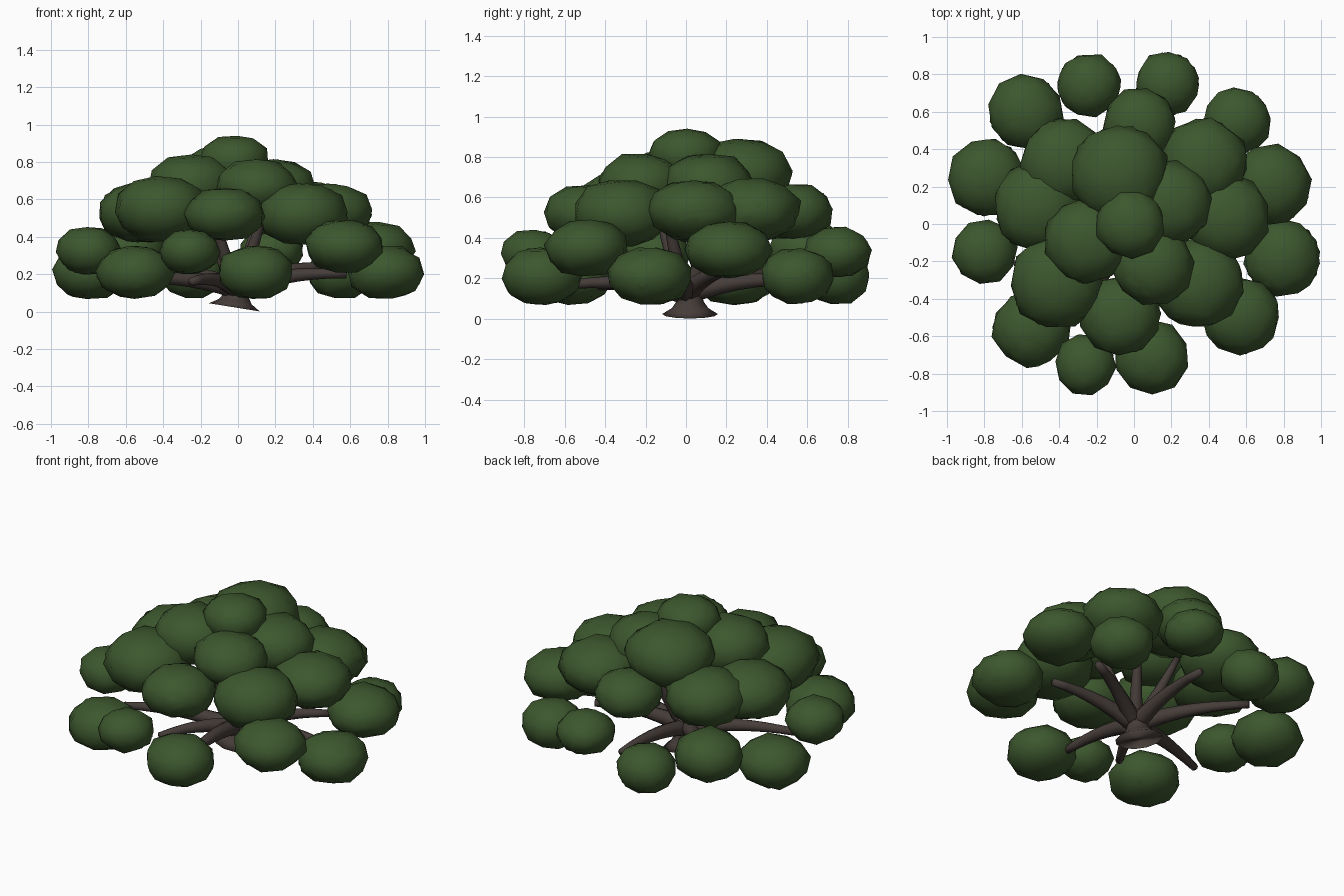
import bpy, bmesh, math, random
from mathutils import Vector, Matrix

if "Cube" in bpy.data.objects:
    bpy.data.objects.remove(bpy.data.objects["Cube"])
random.seed(4)

def material(name, c):
    m = bpy.data.materials.new(name)
    m.diffuse_color = (*c, 1)
    m.use_nodes = True
    m.node_tree.nodes["Principled BSDF"].inputs["Base Color"].default_value = m.diffuse_color
    return m

green = material("leaf green", (0.046, 0.096, 0.027))
bark = material("bark brown", (0.060, 0.046, 0.041))

def finish(name, bm, mat):
    me = bpy.data.meshes.new(name)
    for f in bm.faces:
        f.smooth = True
    bm.to_mesh(me)
    bm.free()
    me.materials.append(mat)
    ob = bpy.data.objects.new(name, me)
    bpy.context.collection.objects.link(ob)
    return ob

def clump(name, x, y, z, r, rz):
    # two nearly coincident faceted, flattened, slightly irregular shells of leaves
    bm = bmesh.new()
    for scale in (1.0, .96):
        shell = bmesh.ops.create_icosphere(bm, subdivisions=2, radius=1)["verts"]
        rot = Matrix.Rotation(random.uniform(0, 6.28), 3, 'Z') @ Matrix.Rotation(random.uniform(-.4, .4), 3, 'X')
        for v in shell:
            p = rot @ v.co * random.uniform(.98, 1.07) * scale
            p.z = max(-1.0, min(1.0, p.z * 1.03))
            v.co = (x + p.x * r, y + p.y * r, z + p.z * rz)
    finish(name, bm, green)

def branch(name, pts, radii, sides=8):
    # tapered tube through a quadratic path of three points
    a, b, c = map(Vector, pts)
    bm = bmesh.new()
    rings, n = [], 7
    for i in range(n + 1):
        t = i / n
        p = a * (1 - t) ** 2 + b * 2 * t * (1 - t) + c * t * t
        d = ((b - a) * (1 - t) + (c - b) * t).normalized()
        u = d.orthogonal().normalized() if i == 0 else (u - d * u.dot(d)).normalized()
        w = d.cross(u)
        r = radii[0] + (radii[1] - radii[0]) * t
        rings.append([bm.verts.new(p + (u * math.cos(k * math.tau / sides) + w * math.sin(k * math.tau / sides)) * r)
                      for k in range(sides)])
    for p, q in zip(rings, rings[1:]):
        for k in range(sides):
            j = (k + 1) % sides
            bm.faces.new((p[k], p[j], q[j], q[k]))
    bm.faces.new(rings[0][::-1])
    bm.faces.new(rings[-1])
    finish(name, bm, bark)

# foliage: x, y, z, radius, half height
lower = [(-.24, .74, .21, .17, .137), (.18, .75, .33, .17, .125), (.55, .55, .21, .18, .138),
         (.73, .21, .34, .21, .14), (.79, -.18, .21, .205, .142), (.57, -.49, .35, .205, .14),
         (.09, -.71, .21, .20, .142), (-.26, -.75, .32, .16, .12), (-.55, -.56, .21, .205, .142),
         (-.80, -.15, .325, .17, .127), (-.79, .25, .21, .205, .142), (-.58, .60, .33, .20, .145)]
middle = [(-.51, .09, .53, .24, .16), (-.41, -.31, .55, .25, .175), (-.07, -.49, .52, .215, .14),
          (.35, -.32, .52, .24, .165), (.49, .04, .535, .23, .15), (.37, .33, .54, .235, .155),
          (.03, .53, .53, .195, .135), (-.37, .33, .54, .235, .16)]
upper = [(-.08, .27, .71, .26, .18), (-.25, -.09, .68, .23, .16), (.19, .11, .66, .225, .155),
         (.10, -.22, .67, .215, .145), (-.02, .0, .81, .185, .13)]
for label, group in (("lower", lower), ("middle", middle), ("top", upper)):
    for i, c in enumerate(group):
        clump(f"{label}_leaf_clump_{i}", *c)

# low spreading limbs
for i, (x, y, z) in enumerate([(-.64, -.22, .17), (.05, -.56, .17), (.58, -.03, .20), (.47, .24, .24),
                               (.02, .62, .19), (-.47, .47, .22), (-.25, -.43, .16)]):
    branch(f"low_branch_{i}", [(-.01, 0, .12), (x * .45, y * .45, z * .5 + .12), (x, y, z)], (.052, .022))

# rising limbs into the middle and top clumps
for i, (x, y, z) in enumerate([(-.18, .17, .55), (-.14, -.14, .55), (.14, -.10, .55), (.12, .18, .55)]):
    branch(f"high_branch_{i}", [(-.01, 0, .12), (x * .45, y * .45, .26), (x, y, z)], (.046, .02))

# flared, slightly tilted trunk
profile = [(.138, 0), (.09, .03), (.066, .065), (.06, .11), (.058, .17), (.03, .21)]
bm = bmesh.new()
rings = [[bm.verts.new((r * math.cos(a * math.tau / 12), r * math.sin(a * math.tau / 12), z)) for a in range(12)]
         for r, z in profile]
for p, q in zip(rings, rings[1:]):
    for k in range(12):
        j = (k + 1) % 12
        bm.faces.new((p[k], p[j], q[j], q[k]))
bm.faces.new(rings[0][::-1])
bm.faces.new(rings[-1])
bmesh.ops.transform(bm, verts=bm.verts,
                    matrix=Matrix.Translation((-.02, .02, .023)) @ Matrix.Rotation(.16, 4, 'Y'))
finish("trunk", bm, bark)
